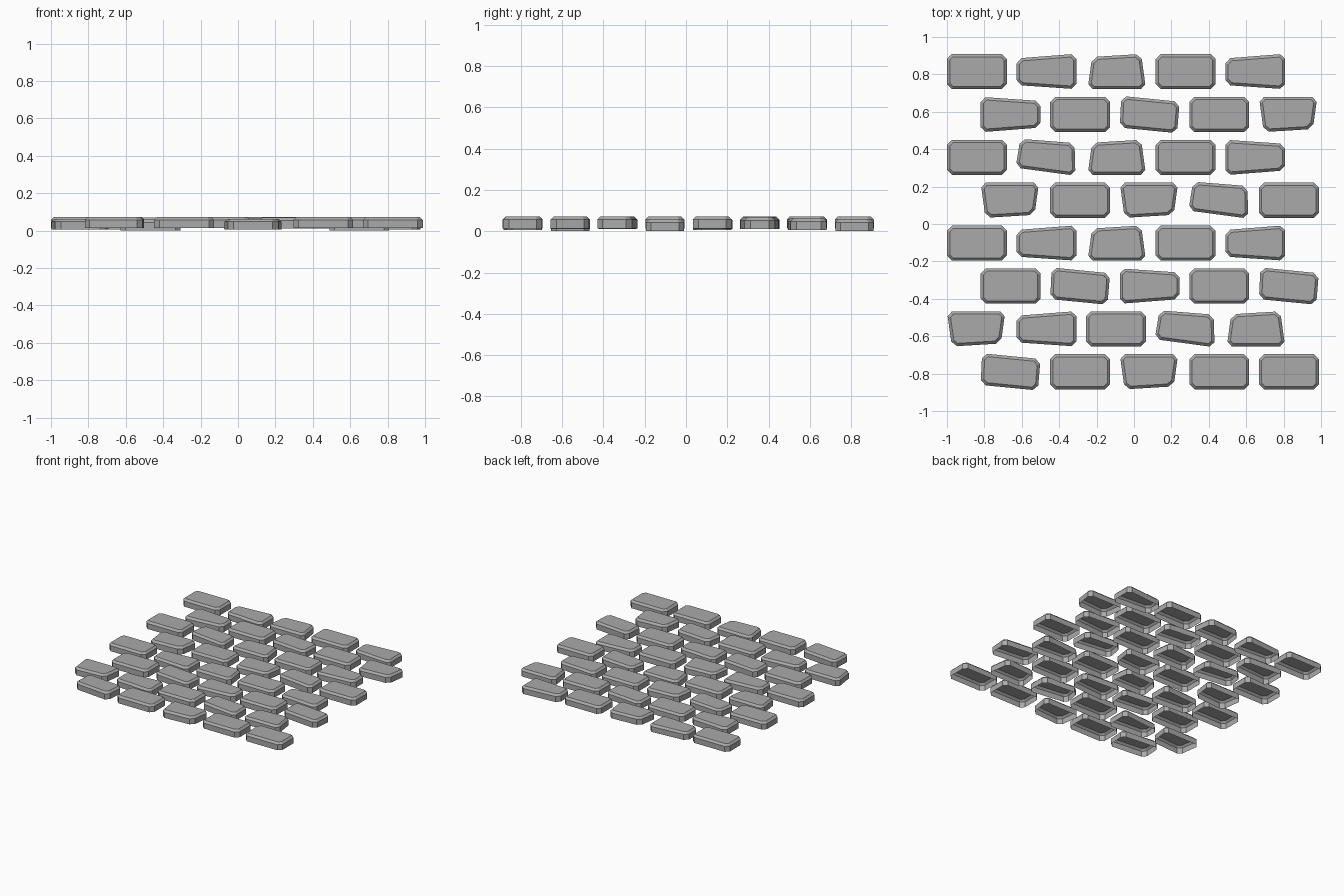
import bpy
import bmesh
from mathutils import Vector

if "Cube" in bpy.data.objects:
    bpy.data.objects.remove(bpy.data.objects["Cube"])

# Single stone colour
stone = bpy.data.materials.new("stone_grey")
stone.use_nodes = True
GREY = (0.4, 0.4, 0.4, 1.0)
stone.diffuse_color = GREY
stone.node_tree.nodes["Principled BSDF"].inputs["Base Color"].default_value = GREY

HEIGHT, CHAMFER, BEVEL = 0.058, 0.027, 0.015


def turned(corners):
    """Same outline rotated half a turn, still starting at the top left."""
    c = [(-x, -y) for x, y in corners]
    return c[2:] + c[:2]


# Stone outlines: top left, top right, bottom right, bottom left
left_taper = [(-.16, .07), (.16, .095), (.16, -.094), (-.16, -.072)]
narrow_top = [(-.128, .078), (.134, .094), (.16, -.094), (-.152, -.094)]
OUTLINES = {
    "A": ("plain", [(-.16, .094), (.16, .094), (.16, -.094), (-.16, -.094)], .014),
    "B": ("left_taper", left_taper, 0),
    "C": ("narrow_top", narrow_top, .014),
    "D": ("skewed", [(-.152, .099), (.16, .068), (.146, -.1), (-.16, -.07)], .014),
    "E": ("narrow_bottom", turned(narrow_top), .005),
    "F": ("right_taper", turned(left_taper), .01),
    "G": ("irregular", [(-.14, .099), (.15, .076), (.155, -.098), (-.165, -.055)], .012),
}


def stone_mesh(name, corners):
    """Hollow paving stone with cut corners and a bevelled top."""
    pts = [Vector((x, y, 0)) for x, y in reversed(corners)]
    bm = bmesh.new()
    ring = []
    for i, p in enumerate(pts):
        for q in (pts[i - 1], pts[(i + 1) % 4]):
            ring.append(bm.verts.new(p + (q - p).normalized() * CHAMFER))
    base = bm.faces.new(ring)
    geom = bmesh.ops.extrude_face_region(bm, geom=[base], use_keep_orig=True)["geom"]
    top_verts = [g for g in geom if isinstance(g, bmesh.types.BMVert)]
    top = next(g for g in geom if isinstance(g, bmesh.types.BMFace))
    bmesh.ops.translate(bm, verts=top_verts, vec=(0, 0, HEIGHT - BEVEL))
    bmesh.ops.recalc_face_normals(bm, faces=bm.faces)

    # Sloped rim, then open the underside
    bmesh.ops.inset_region(bm, faces=[top], thickness=BEVEL, use_even_offset=True)
    for v in top.verts:
        v.co.z = HEIGHT
    under = [f for f in bm.faces if all(v.co.z < 0.001 for v in f.verts)]
    bmesh.ops.delete(bm, geom=under, context="FACES_ONLY")
    bm.normal_update()
    if top.normal.z < 0:
        bmesh.ops.reverse_faces(bm, faces=bm.faces)
    mesh = bpy.data.meshes.new(name)
    bm.to_mesh(mesh)
    bm.free()
    mesh.materials.append(stone)
    return mesh


meshes = {k: stone_mesh(n + "_stone", c) for k, (n, c, z) in OUTLINES.items()}

# Staggered courses, from back to front
COURSES = ["ABCAB", "FADAE", "AGCAF", "EAEGA", "ABCAB", "ADFAD", "EBAGC", "DAEAA"]
for row, course in enumerate(COURSES):
    start = -0.84 if row % 2 == 0 else -0.66
    for col, kind in enumerate(course):
        label, _, z = OUTLINES[kind]
        obj = bpy.data.objects.new(f"{label}_stone_{row + 1}_{col + 1}", meshes[kind])
        obj.location = (start + col * 0.372, 0.815 - row * 0.2293, z)
        bpy.context.collection.objects.link(obj)
